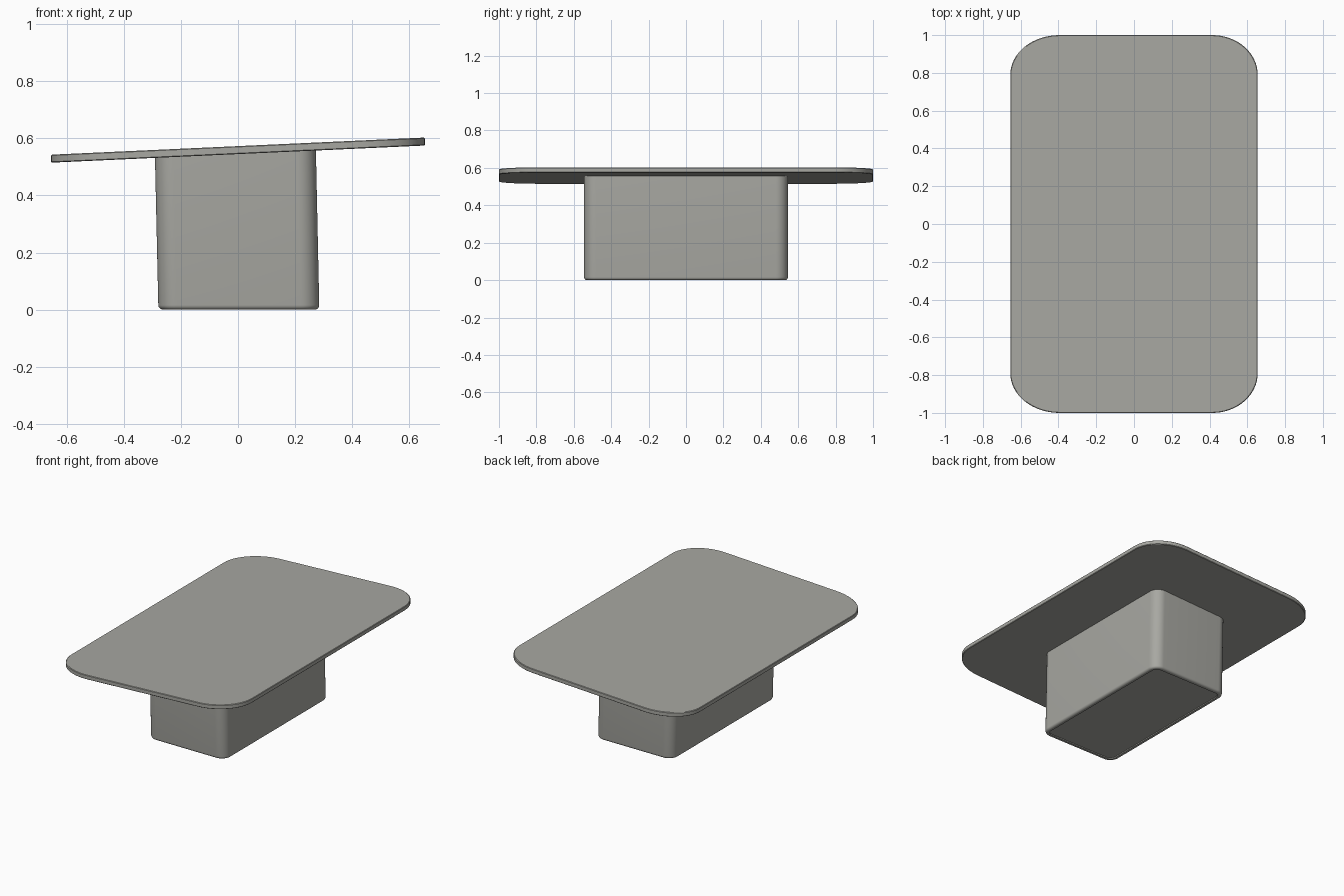
import bpy, bmesh, math

if "Cube" in bpy.data.objects:
    bpy.data.objects.remove(bpy.data.objects["Cube"])

grey = bpy.data.materials.new("warm grey")
grey.diffuse_color = (0.39, 0.39, 0.36, 1)
grey.use_nodes = True
grey.node_tree.nodes["Principled BSDF"].inputs["Base Color"].default_value = grey.diffuse_color

SLOPE = 0.0458  # tilt of the table top along x


def outline(hx, hy, left, right, n=12):
    """Rounded rectangle; left/right are the (rx, ry) corner radii."""
    pts = []
    corners = ((1, 1, 0, right), (-1, 1, 90, left), (-1, -1, 180, left), (1, -1, 270, right))
    for sx, sy, start, (rx, ry) in corners:
        for i in range(n + 1):
            a = math.radians(start + 90 * i / n)
            pts.append((sx * (hx - rx) + rx * math.cos(a),
                        sy * (hy - ry) + ry * math.sin(a)))
    return pts


def loft(name, rings, angle):
    """Skin a stack of equal-length rings, bottom to top, and cap both ends."""
    bm = bmesh.new()
    loops = [[bm.verts.new(p) for p in ring] for ring in rings]
    for a, b in zip(loops, loops[1:]):
        for i in range(len(a)):
            j = (i + 1) % len(a)
            bm.faces.new((a[i], a[j], b[j], b[i]))
    bm.faces.new(loops[0][::-1])
    bm.faces.new(loops[-1])
    bmesh.ops.recalc_face_normals(bm, faces=bm.faces)
    mesh = bpy.data.meshes.new(name)
    bm.to_mesh(mesh)
    bm.free()
    mesh.materials.append(grey)
    ob = bpy.data.objects.new(name, mesh)
    bpy.context.collection.objects.link(ob)
    bpy.ops.object.select_all(action='DESELECT')
    ob.select_set(True)
    bpy.context.view_layer.objects.active = ob
    bpy.ops.object.shade_smooth_by_angle(angle=math.radians(angle))
    return ob


# Tilted table top with large elliptical corners
top = []
for inset, z in ((0.003, 0.545), (0, 0.548), (0, 0.570), (0.003, 0.573)):
    ring = outline(0.655 - inset, 1 - inset, (0.26, 0.21), (0.24, 0.21), 16)
    top.append([(x, y, z + SLOPE * x) for x, y in ring])
loft("table_top", top, 30)

# Pedestal block: recessed underside, rounded foot edge, slight lean to -x
HX, HY, R = 0.282, 0.545, 0.065
pedestal = []
profile = [(0.028, 0.006), (0.026, 0.0)]
profile += [(0.016 * (1 - math.sin(a)), 0.016 * (1 - math.cos(a)))
            for a in (math.pi / 2 * i / 5 for i in range(6))]
for inset, z in profile:
    r = R - inset
    ring = outline(HX - inset, HY - inset, (r, r), (r, r))
    pedestal.append([(x + 0.003 - 0.022 * z, y, z) for x, y in ring])
ring = outline(HX, HY, (R, R), (R, R))
pedestal.append([(x - 0.009, y, 0.547 + SLOPE * (x - 0.009)) for x, y in ring])
loft("pedestal", pedestal, 35)
